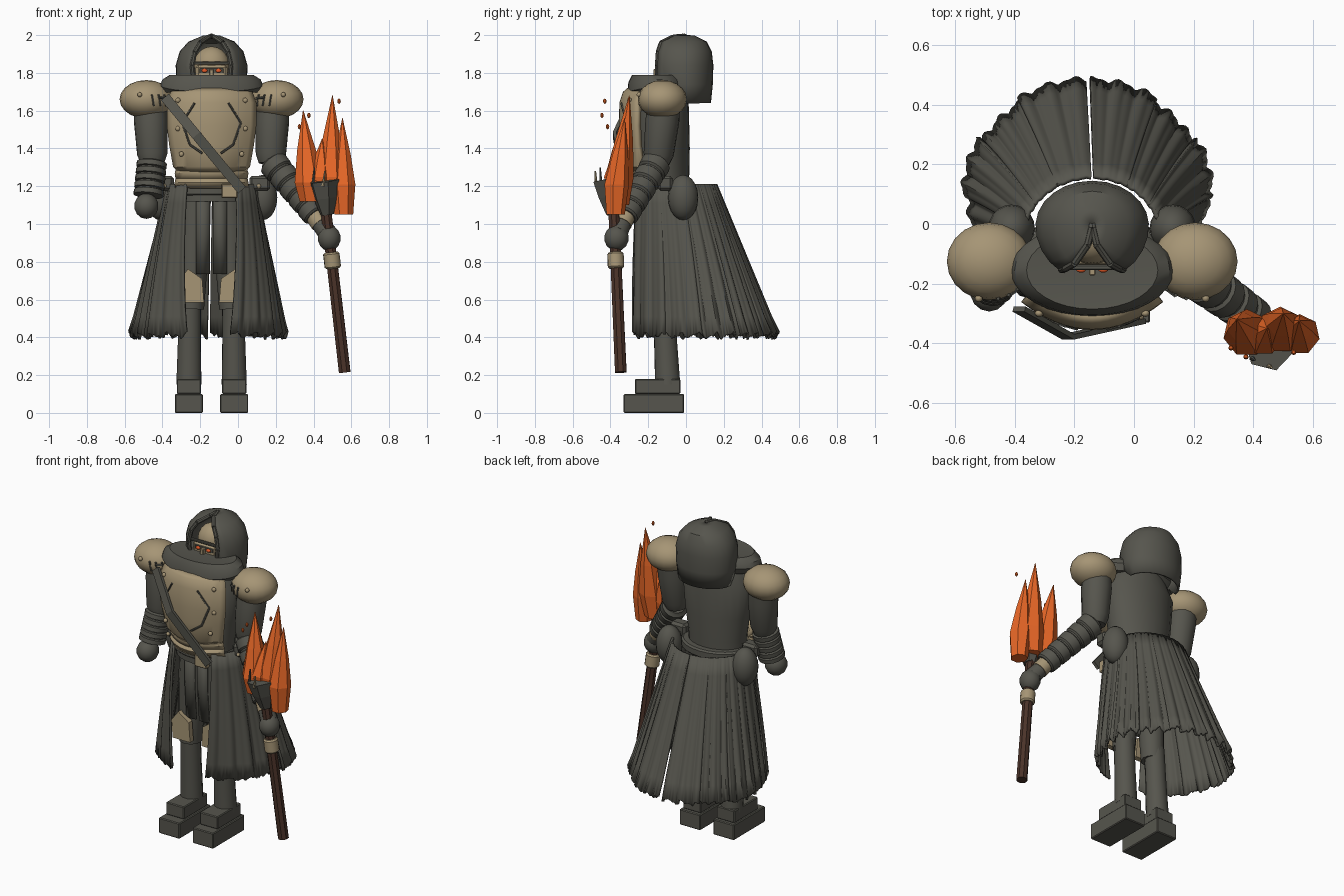
import bpy, bmesh, math, random
from mathutils import Vector as V

if "Cube" in bpy.data.objects:
    bpy.data.objects.remove(bpy.data.objects["Cube"])
random.seed(4)
CX = -0.14                      # body centre line


def colour(name, rgb):
    m = bpy.data.materials.new(name)
    m.diffuse_color = (*rgb, 1)
    m.use_nodes = True
    m.node_tree.nodes["Principled BSDF"].inputs["Base Color"].default_value = m.diffuse_color
    return m


CLOTH = colour("dark_grey", (0.093, 0.091, 0.075))
TAN = colour("tan", (0.38, 0.3, 0.178))
FIRE = colour("orange", (0.8, 0.135, 0.02))
WOOD = colour("brown", (0.07, 0.033, 0.022))
EYE = colour("red_orange", (0.78, 0.1, 0.02))


def finish(name, bm, mat, smooth=True, solid=0):
    bmesh.ops.recalc_face_normals(bm, faces=bm.faces)
    me = bpy.data.meshes.new(name)
    bm.to_mesh(me)
    bm.free()
    me.materials.append(mat)
    if smooth:
        me.shade_smooth()
        me.set_sharp_from_angle(angle=math.radians(35))
    ob = bpy.data.objects.new(name, me)
    bpy.context.collection.objects.link(ob)
    if solid:
        s = ob.modifiers.new("thickness", 'SOLIDIFY')
        s.thickness, s.offset = solid, 0
    return ob


def loft(name, rings, mat, closed=True, cap=True, smooth=True, solid=0):
    bm = bmesh.new()
    vs = [[bm.verts.new(p) for p in r] for r in rings]
    n = len(rings[0])
    for a, b in zip(vs, vs[1:]):
        for i in range(n if closed else n - 1):
            bm.faces.new([a[i], a[(i + 1) % n], b[(i + 1) % n], b[i]])
    if cap and closed:
        bm.faces.new(vs[0])
        bm.faces.new(vs[-1])
    return finish(name, bm, mat, smooth, solid)


def oval(x, y, z, rx, ry, n=24):
    return [V((x + rx * math.sin(k * math.tau / n), y + ry * math.cos(k * math.tau / n), z))
            for k in range(n)]


def turned(name, p, q, prof, mat, n=16, smooth=True):
    """Round part along p-q; prof holds (fraction, radius)."""
    p, q = V(p), V(q)
    rot = (q - p).to_track_quat('Z', 'Y')
    return loft(name, [[p.lerp(q, t) + rot @ c for c in oval(0, 0, 0, r, r, n)] for t, r in prof],
                mat, smooth=smooth)


def rod(name, p, q, r, mat, r2=None, n=8):
    return turned(name, p, q, [(0, r), (1, r if r2 is None else r2)], mat, n)


def ball(name, c, s, mat, seg=20):
    bm = bmesh.new()
    bmesh.ops.create_uvsphere(bm, u_segments=seg, v_segments=max(6, seg // 2), radius=1)
    for v in bm.verts:
        v.co = V((v.co.x * s[0] + c[0], v.co.y * s[1] + c[1], v.co.z * s[2] + c[2]))
    return finish(name, bm, mat)


def box(name, c, s, mat, bevel=0.005):
    bm = bmesh.new()
    bmesh.ops.create_cube(bm, size=1)
    for v in bm.verts:
        v.co = V(c) + V((v.co.x * s[0], v.co.y * s[1], v.co.z * s[2]))
    ob = finish(name, bm, mat, False)
    m = ob.modifiers.new("edge", 'BEVEL')
    m.width, m.segments = bevel, 1
    return ob


def plate(name, rows, mat, depth=0.09):
    """Curved front armour; rows hold (z, half width, front y)."""
    us = [k / 8 - 1 for k in range(17)]
    return loft(name, [[V((CX + u * w, y + depth * u * u, z)) for u in us] for z, w, y in rows],
                mat, closed=False, solid=0.03)


# torso, belt and front armour
loft("torso", [oval(CX, -0.125, z, rx, ry) for z, rx, ry in
               ((1.12, .185, .14), (1.25, .185, .142), (1.4, .21, .145), (1.62, .235, .14), (1.74, .16, .12))], CLOTH)
loft("belt", [oval(CX, -0.105, z, rx, rx * .76) for z, rx in
              ((1.15, .205), (1.16, .218), (1.195, .218), (1.205, .205))], CLOTH)
plate("breastplate", [(1.28, .165, -.30), (1.31, .195, -.322), (1.42, .215, -.335), (1.52, .228, -.34),
                      (1.64, .228, -.338), (1.69, .21, -.322), (1.71, .18, -.30)], TAN)
plate("belly_upper", [(1.235, .18, -.285), (1.27, .185, -.30), (1.32, .17, -.295)], TAN)
plate("belly_lower", [(1.195, .185, -.285), (1.22, .185, -.297), (1.245, .18, -.285)], TAN)
box("buckle", (-0.045, -0.3, 1.175), (0.085, 0.04, 0.075), TAN)


def chest_y(x):
    return -0.338 + 0.09 * ((x - CX) / .228) ** 2 - 0.016


for s in (-1, 1):
    for z, w in ((1.655, .178), (1.505, .178), (1.37, .16)):
        x = CX + s * w
        ball("chest_rivet", (x, chest_y(x), z), (.014, .012, .014), TAN, 10)
    line = [V((CX + s * w, chest_y(CX + w) - .002, z))
            for w, z in ((.09, 1.64), (.155, 1.535), (.115, 1.42), (.05, 1.375))]
    for a, b in zip(line, line[1:]):
        rod("chest_groove", a, b, .006, CLOTH, n=6)
# diagonal strap across the chest
loft("chest_strap", [[V(c) + V((.02, 0, .017)) * k for k in (-1, 1)] for c in
     ((-.385, -.285, 1.67), (-.22, -.378, 1.47), (.02, -.325, 1.18))],
     CLOTH, closed=False, smooth=False, solid=.018)

# collar
rings = []
for rx, ry, z, dip in ((.255, .135, 1.695, .0), (.272, .155, 1.735, .035), (.26, .15, 1.765, .015),
                       (.22, .13, 1.79, 0), (.13, .08, 1.785, 0)):
    r = oval(CX, -.155, z, rx, ry, 32)
    for p in r:
        p.z -= dip * max(0, (-.155 - p.y) / ry)
    rings.append(r)
loft("collar", rings, CLOTH)

# hood: rings left open at the front
rings = []
for z, rx, ry, gap in ((1.64, .17, .13, 34), (1.74, .181, .14, 34), (1.84, .183, .143, 34), (1.91, .163, .135, 33),
                       (1.96, .118, .11, 30), (1.99, .045, .05, 20), (1.995, .006, .006, 20)):
    r = []
    for k in range(21):
        a = math.radians((180 - gap) * (k / 10 - 1))
        front = max(0, -math.cos(a))
        r.append(V((CX + rx * math.sin(a), -.005 + ry * math.cos(a) - .035 * front * min(1, ry / .1),
                    max(z, 1.64 + .13 * front ** .7))))
    rings.append(r)
loft("hood", rings, CLOTH, closed=False, solid=.014)
for s in (-1, 1):
    edge = [r[-1 if s > 0 else 0] for r in rings[2:]] + [V((CX, .0, 1.993))]
    edge.insert(0, V((CX + s * .095, -.15, 1.765)))
    for a, b in zip(edge, edge[1:]):
        if (b - a).length > .002:
            rod("hood_rim", a, b, .013, CLOTH)
    ball("eye", (CX + s * .037, -.154, 1.812), (.016, .009, .011), EYE, 10)
box("hood_brow", (CX, -.145, 1.852), (.21, .018, .016), CLOTH, .004)
ball("face", (CX, -.05, 1.84), (.095, .085, .1), TAN)
box("face_mask", (CX, -.115, 1.805), (.17, .06, .075), TAN, .015)
box("nose", (CX, -.155, 1.795), (.022, .035, .05), TAN, .004)
box("eye_band", (CX, -.144, 1.812), (.125, .008, .027), CLOTH, .002)

# shoulders, upper arms, hips and legs, mirrored
for s in (-1, 1):
    def m(w, y, z):
        return V((CX + s * w, y, z))

    def on_pauldron(w, z):
        k = 1 - ((w - .345) / .142) ** 2 - ((z - 1.66) / .102) ** 2
        return m(w, -.127 - .13 * math.sqrt(max(0, k)), z)
    side = "left" if s < 0 else "right"
    ball(side + "_pauldron", m(.345, -.125, 1.66), (.142, .13, .102), TAN, 20)
    turned(side + "_upper_arm", m(.325, -.115, 1.64), m(.312, -.15, 1.32),
           [(0, .085), (.3, .09), (.85, .08), (1, .062)], CLOTH)
    ball(side + "_shoulder_rivet", on_pauldron(.38, 1.685), (.013, .013, .013), TAN, 10)
    for w in (.25, .28, .315):
        rod("shoulder_stitch", on_pauldron(w, 1.685), on_pauldron(w - .01, 1.625), .006, CLOTH, n=6)
    rod("shoulder_band", on_pauldron(.235, 1.665), on_pauldron(.28, 1.67), .006, CLOTH, n=6)
    ball(side + "_pouch", m(.27, -.015, 1.14), (.078, .08, .12), CLOTH)
    box(side + "_belt_box", m(.255, -.11, 1.215), (.11, .08, .08), CLOTH, .015)
    ball(side + "_box_stud", m(.25, -.155, 1.2), (.012, .012, .012), TAN, 10)
    turned(side + "_thigh", m(.082, -.13, 1.2), m(.108, -.13, .55), [(0, .08), (.4, .084), (1, .068)], CLOTH, 12)
    turned(side + "_shin", m(.115, -.12, .62), m(.12, -.097, .15), [(0, .06), (.5, .062), (1, .068)], CLOTH, 12)
    box(side + "_boot", m(.12, -.17, .05), (.148, .32, .1), CLOTH)
    box(side + "_boot_top", m(.12, -.15, .14), (.128, .24, .08), CLOTH)
    loft(side + "_knee_plate", [[m(w, y, z) for w, z in
         ((.04, .585), (.165, .585), (.172, .7), (.125, .762), (.05, .71))] for y in (-.23, -.195)],
         TAN, smooth=False)
    # narrow cloth strip on the inner thigh
    loft(side + "_thigh_cloth", [[m(.045 + k * .035, y - .008 * (1 - k * k), z) for k in (-1, 0, 1)]
         for z, y in ((1.19, -.225), (.95, -.222), (.735, -.205))], CLOTH, closed=False, solid=.01)


# pleated coat skirt, panel by panel
def panel(name, a0, a1, sgn, phase, out):
    rows, n = [], 30
    for j in range(9):
        t = j / 8
        row = []
        for i in range(n + 1):
            u = i / n
            a = math.radians(a0 + (a1 - a0) * u) * (.89 + .11 * t)
            wave = math.sin(u * math.tau * 2.5 + phase) + .5 * math.sin(u * math.tau * 5 + 2 * phase)
            fold = .006 * (.25 + t) * wave + out * t
            rx, ry = .232 + .172 * t + fold, .207 + .163 * t + fold
            c = math.cos(a) * (1.22 - .18 * t if math.cos(a) < 0 else 1)
            z = 1.21 - .8 * t
            if j == 8:
                z += .012 * wave + random.uniform(-.008, .008)
            row.append(V((CX - .015 * t + sgn * rx * math.sin(a), -.05 + .155 * t + ry * c, z)))
        rows.append(row)
    loft(name, rows, CLOTH, closed=False, solid=.014)


for s, side in ((-1, "left"), (1, "right")):
    for k, (a, b, o) in enumerate(((1, 34, .006), (33, 63, -.008), (61, 92, .008), (90, 125, -.006), (123, 164, .006))):
        panel(f"{side}_skirt_panel_{k + 1}", a, b, s, k * 1.3 + s, o)

# forearms with stacked bracer rings
prof = [(0, .058)]
for k in range(5):
    prof += [(.03 + k * .19, .068), (.05 + k * .19, .08), (.18 + k * .19, .08), (.2 + k * .19, .068)]
turned("left_bracer", (-.455, -.155, 1.335), (-.475, -.2, 1.14), prof, CLOTH)
ball("left_hand", (-.485, -.225, 1.095), (.066, .07, .068), CLOTH, 14)
turned("right_bracer", (.175, -.15, 1.335), (.42, -.327, 1.03), [(t, r * (1 - .18 * t)) for t, r in prof], CLOTH)
rod("right_cuff", (.405, -.317, 1.045), (.437, -.338, 1.0), .05, TAN, .052, 12)
rod("right_wrist", (.43, -.335, 1.01), (.475, -.36, .95), .047, CLOTH, .052, 12)
ball("right_hand", (.483, -.368, .925), (.062, .065, .068), CLOTH, 14)

# torch
rod("torch_shaft", (.565, -.345, .215), (.46, -.385, 1.12), .033, WOOD, .03)
turned("torch_ring", (.503, -.37, .765), (.493, -.374, .85), [(0, .036), (.1, .044), (.9, .044), (1, .036)], TAN, 12)
turned("torch_cup", (.472, -.387, 1.05), (.452, -.408, 1.23), [(0, .036), (.5, .066), (1, .086)], CLOTH, 6, False)
for k, (x, y) in enumerate(((.395, -.45), (.45, -.475))):
    rod("torch_prong", (x, y, 1.2), (x + .01, y - .005, 1.3 - .02 * k), .009, (CLOTH, TAN)[k], .004, 6)

# flames: base, middle, tip, radius
for base, mid, tip, r in (((.385, -.365, 1.12), (.378, -.365, 1.22), (.345, -.32, 1.6), .08),
                          ((.475, -.36, 1.1), (.49, -.355, 1.25), (.5, -.3, 1.68), .078),
                          ((.56, -.375, 1.05), (.555, -.37, 1.21), (.553, -.325, 1.56), .068),
                          ((.43, -.375, 1.12), (.435, -.375, 1.25), (.445, -.35, 1.45), .065)):
    b, c, t = V(base), V(mid), V(tip)
    rings = [oval(*p, w * r, w * r, 7) for p, w in
             ((b, .75), (c, 1), (c.lerp(t, .45), .64), (t, .02))]
    loft("flame", rings, FIRE, smooth=False)
for x, y, z in ((.325, -.415, 1.515), (.375, -.445, 1.575), (.535, -.43, 1.65)):
    ball("spark", (x, y, z), (.009, .009, .014), FIRE, 8)
